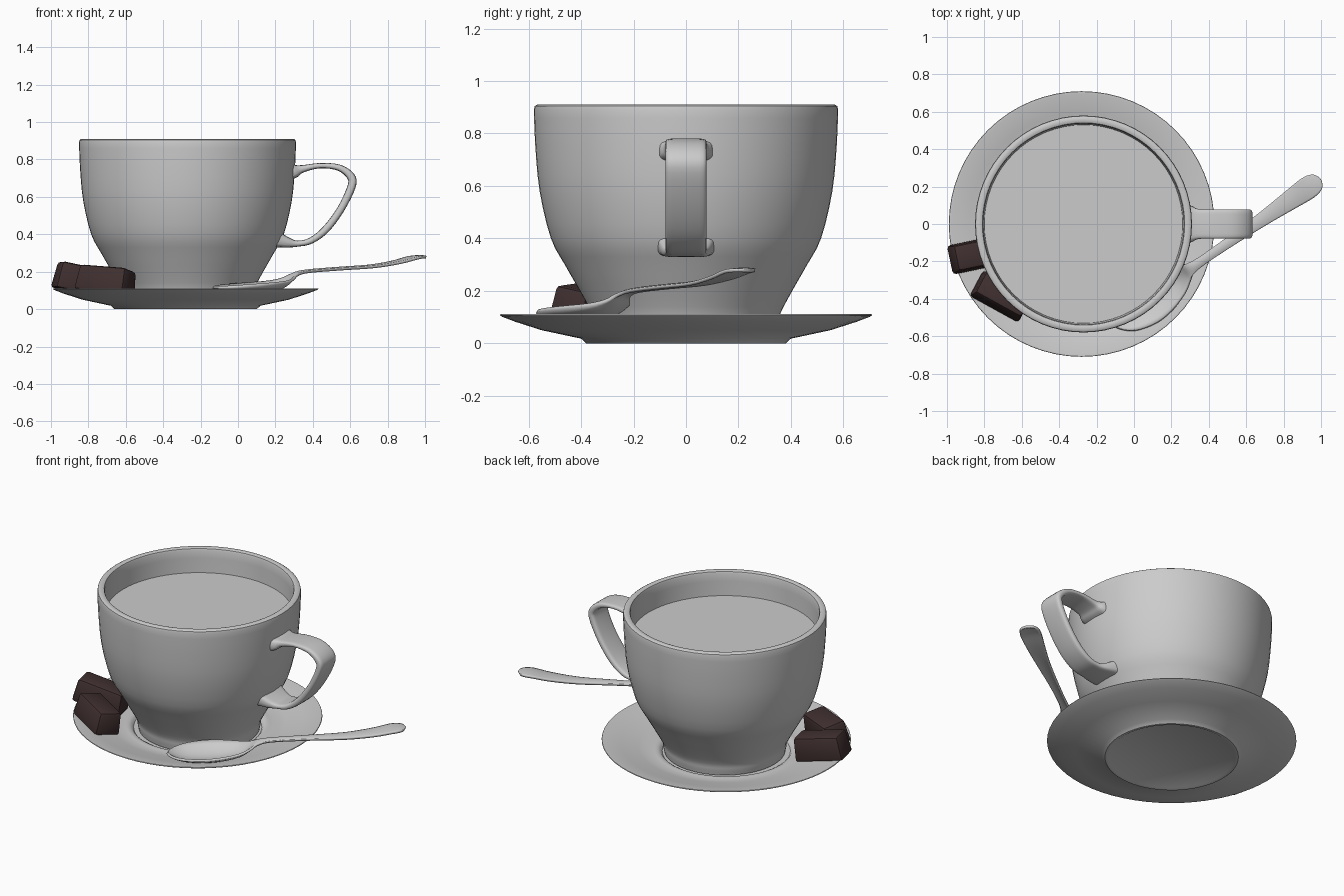
import bpy, bmesh, math
from mathutils import Vector, Matrix

if "Cube" in bpy.data.objects:
    bpy.data.objects.remove(bpy.data.objects["Cube"])


def material(name, rgb):
    m = bpy.data.materials.new(name)
    m.diffuse_color = (*rgb, 1)
    m.use_nodes = True
    m.node_tree.nodes["Principled BSDF"].inputs["Base Color"].default_value = m.diffuse_color
    return m


CERAMIC = material("pale_grey", (0.6, 0.6, 0.6))
CHOCOLATE = material("dark_chocolate", (0.052, 0.029, 0.029))


def finish(bm, name, mat, angle=35, loc=(0, 0, 0)):
    bmesh.ops.recalc_face_normals(bm, faces=bm.faces)
    me = bpy.data.meshes.new(name)
    bm.to_mesh(me)
    bm.free()
    ob = bpy.data.objects.new(name, me)
    bpy.context.collection.objects.link(ob)
    ob.location = loc
    me.materials.append(mat)
    bpy.ops.object.select_all(action='DESELECT')
    ob.select_set(True)
    bpy.context.view_layer.objects.active = ob
    bpy.ops.object.shade_smooth_by_angle(angle=math.radians(angle))
    return ob


def smooth_path(pts, n):
    """Catmull-Rom through points of any dimension."""
    out = []
    for i in range(len(pts) - 1):
        p = [pts[max(0, min(len(pts) - 1, i + k))] for k in (-1, 0, 1, 2)]
        for j in range(n):
            t = j / n
            out.append(tuple(0.5 * (2 * b + (c - a) * t + (2 * a - 5 * b + 4 * c - d) * t * t
                                    + (3 * b - a - 3 * c + d) * t ** 3)
                             for a, b, c, d in zip(*p)))
    return out + [tuple(pts[-1])]


def skin(bm, rings, closed):
    for a, b in zip(rings, rings[1:]):
        n = len(a)
        for i in range(n if closed else n - 1):
            j = (i + 1) % n
            bm.faces.new((a[i], a[j], b[j], b[i]))


def lathe(name, profile, x, segs=64):
    bm = bmesh.new()
    rings = [[bm.verts.new((r * math.cos(2 * math.pi * i / segs),
                            r * math.sin(2 * math.pi * i / segs), z)) for i in range(segs)]
             for r, z in profile]
    skin(bm, rings, True)
    bmesh.ops.remove_doubles(bm, verts=bm.verts, dist=1e-5)
    return finish(bm, name, CERAMIC, 40, (x, 0, 0))


# Saucer with foot ring and a raised ring round the cup seat
lathe("saucer", [(0, .006), (.355, .006), (.365, 0), (.38, 0), (.40, .018), (.55, .05),
                 (.65, .082), (.70, .101), (.71, .107), (.708, .111), (.695, .111),
                 (.60, .088), (.50, .066), (.43, .052), (.41, .056), (.39, .056),
                 (.375, .048), (.365, .035), (0, .035)], -.28)

# Cup: outer wall from the foot up, rounded lip, inner wall
outer = smooth_path([(.345, .04), (.352, .075), (.36, .115), (.405, .20), (.462, .30), (.515, .40),
                     (.558, .58), (.575, .76), (.58, .89)], 3)
lip = [(.577, .904), (.568, .91), (.55, .91), (.541, .906), (.537, .895)]
inner = smooth_path([(.535, .85), (.528, .72), (.512, .58), (.47, .40), (.36, .20), (.25, .13)], 2)
lathe("cup", [(0, .04)] + outer + lip + inner + [(0, .12)], -.27)

# Drink surface
lathe("drink", [(0, .76), (.532, .76), (.525, .75), (0, .75)], -.27)

# Cup handle: flattened rounded section swept along a loop, flared at both ends
# (x, z, half width, half thickness)
path = smooth_path([(.27, .735, .108, .048), (.305, .738, .098, .036), (.345, .75, .080, .020),
                    (.44, .767, .078, .014), (.54, .756, .078, .017), (.603, .71, .078, .022),
                    (.607, .655, .078, .022), (.55, .535, .078, .020), (.47, .427, .078, .020),
                    (.39, .366, .078, .017), (.32, .350, .080, .016), (.265, .356, .095, .028),
                    (.215, .37, .108, .042)], 4)
bm = bmesh.new()
rings = []
for k, (x, z, w, t) in enumerate(path):
    a, b = path[max(k - 1, 0)], path[min(k + 1, len(path) - 1)]
    tan = Vector((b[0] - a[0], 0, b[1] - a[1])).normalized()
    nor = Vector((-tan.z, 0, tan.x))
    ring = []
    for i in range(20):
        c, s = math.cos(i * math.pi / 10), math.sin(i * math.pi / 10)
        sy = math.copysign(abs(c) ** .35, c) * w
        sn = math.copysign(abs(s) ** .6, s) * t
        ring.append(bm.verts.new(Vector((x, sy, z)) + nor * sn))
    rings.append(ring)
skin(bm, rings, True)
bm.faces.new(rings[0])
bm.faces.new(rings[-1])
finish(bm, "cup_handle", CERAMIC, 50)

# Spoon: (distance along, half width, rim height, bowl depth)
stations = smooth_path([(-.51, .004, .118, 0), (-.50, .036, .118, .006), (-.46, .082, .12, .024),
                        (-.40, .115, .125, .042), (-.30, .135, .132, .052), (-.20, .125, .139, .052),
                        (-.10, .092, .148, .038), (-.04, .055, .163, .014), (.0, .033, .182, -.005),
                        (.08, .022, .199, -.006), (.30, .027, .214, -.006), (.50, .038, .226, -.006),
                        (.66, .052, .249, -.006), (.76, .060, .272, -.005), (.81, .052, .278, -.004),
                        (.835, .032, .278, -.002), (.845, .004, .277, 0)], 3)
bm = bmesh.new()
rings = [[bm.verts.new((s, w * t / 6, z - d * (1 - (t / 6) ** 2))) for t in range(-6, 7)]
         for s, w, z, d in stations]
skin(bm, rings, False)
spoon = finish(bm, "spoon", CERAMIC, 50, (.30, -.24, 0))
spoon.rotation_euler.z = math.radians(34.5)
mod = spoon.modifiers.new("thickness", 'SOLIDIFY')
mod.thickness = .014
mod.offset = 0


# Chocolate pieces: tapered bevelled blocks lying on the sloping saucer
def chocolate(name, x, y, z, degrees, size):
    bm = bmesh.new()
    bmesh.ops.create_cube(bm, size=1)
    lx, ly, h = size
    for v in bm.verts:
        k = .86 if v.co.z > 0 else 1
        v.co = Vector((v.co.x * lx * (k + 1) / 2 if k < 1 else v.co.x * lx,
                       v.co.y * ly * k, (v.co.z + .5) * h))
    bmesh.ops.bevel(bm, geom=bm.edges[:], offset=.018, segments=2, profile=.5, affect='EDGES')
    radial = Vector((x + .28, y, 0)).normalized()
    up = (Vector((0, 0, 1)) - radial * .21).normalized()
    a = math.radians(degrees)
    along = Vector((math.cos(a), math.sin(a), 0))
    along = (along - up * along.dot(up)).normalized()
    side = up.cross(along)
    rot = Matrix((along, side, up)).transposed()
    bmesh.ops.rotate(bm, matrix=rot, verts=bm.verts)
    finish(bm, name, CHOCOLATE, 30, (x, y, z))


chocolate("chocolate_back", -.845, -.165, .086, 12, (.30, .16, .145))
chocolate("chocolate_front", -.715, -.39, .084, -28, (.30, .16, .138))
